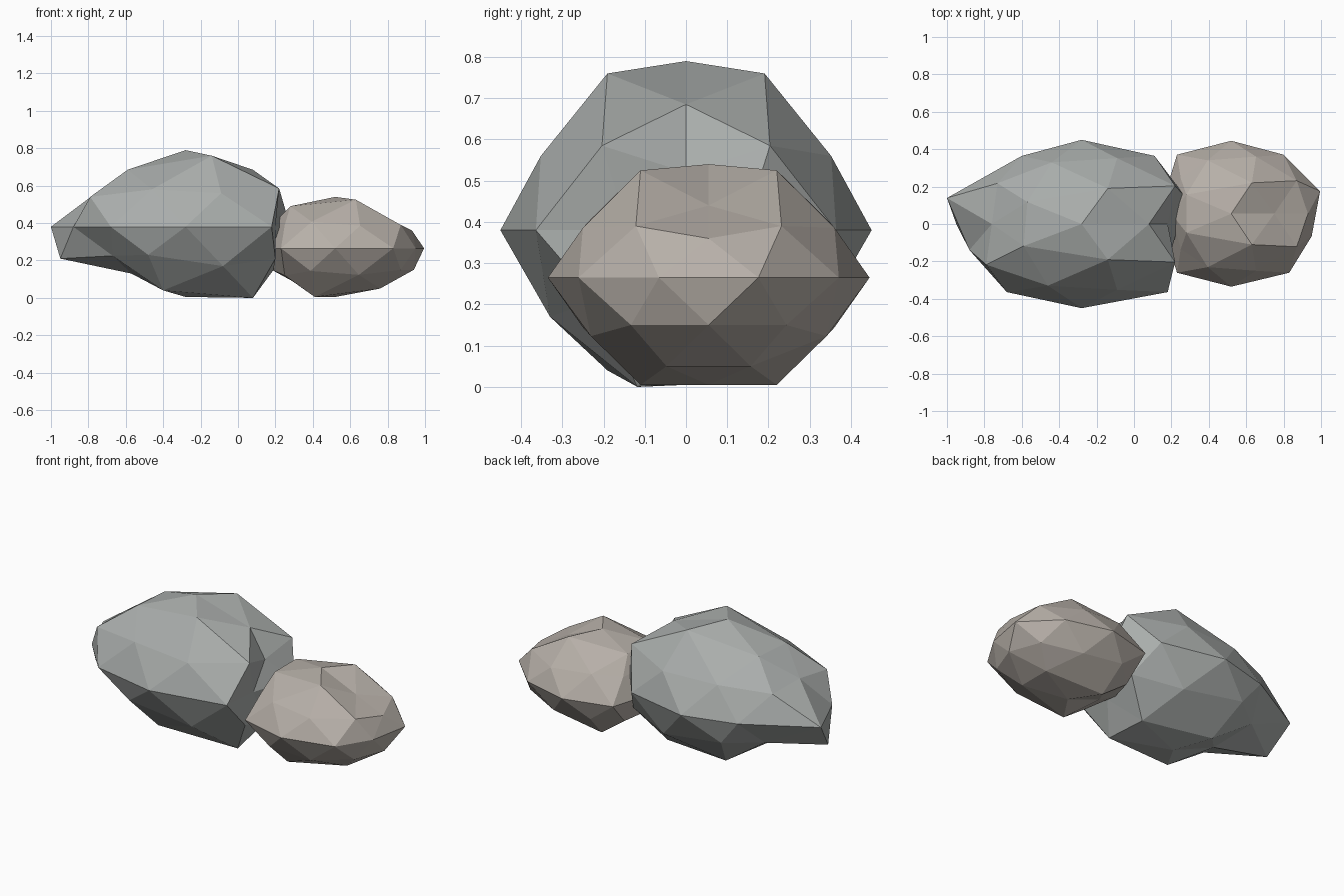
import bpy, bmesh, math


def rock(name, centre, scale, color, shape):
    """Faceted boulder: scaled icosphere narrowing away from its girdle.
    shape[layer][angle] = (x, z) places single corners; negative angles mirror
    the positive ones unless given."""
    bm = bmesh.new()
    bmesh.ops.create_icosphere(bm, subdivisions=2, radius=1)
    for v in bm.verts:
        n = v.co.copy()
        layer = round(n.z * 10)
        angle = 0 if abs(layer) == 10 else round(math.degrees(math.atan2(n.y, n.x)))
        if angle == -180:
            angle = 180
        taper = 1 - 0.18 * abs(n.z)
        x = centre[0] + scale[0] * n.x
        y = centre[1] + scale[1] * n.y * taper
        z = centre[2] + scale[2] * n.z
        row = shape.get(layer, {})
        spot = row.get(angle, row.get(abs(angle)))
        if spot:
            x, z = spot
        v.co = (x, y, max(z, 0))
    bmesh.ops.recalc_face_normals(bm, faces=bm.faces)
    me = bpy.data.meshes.new(name)
    bm.to_mesh(me)
    bm.free()
    ob = bpy.data.objects.new(name, me)
    bpy.context.collection.objects.link(ob)
    mat = bpy.data.materials.new(name + "_stone")
    mat.diffuse_color = (*color, 1)
    me.materials.append(mat)
    return ob


# Large grey boulder with a notch on its right end
G = 0.38
rock("large_boulder", (-0.28, 0, G), (0.70, 0.45, 0.38), (0.40, 0.42, 0.41), {
    10: {0: (-0.28, 0.79)},
    9: {0: (0.08, 0.685), 72: (-0.14, 0.76), 144: (-0.57, 0.685), -144: (-0.59, 0.685)},
    5: {36: (0.22, 0.585), 108: (-0.44, 0.56), -108: (-0.46, 0.58), 180: (-0.76, 0.56)},
    4: {0: (0.18, 0.52), 72: (-0.09, 0.56), 144: (-0.73, 0.54), -144: (-0.79, 0.54)},
    0: {18: (0.28, G), -18: (0.20, G), 54: (0.11, G), -54: (0.18, G),
        126: (-0.60, G), -126: (-0.68, G), 162: (-1.0, G), -162: (-0.88, G)},
    -4: {36: (0.20, 0.21), 108: (-0.48, 0.23), 180: (-0.95, 0.21)},
    -5: {0: (0.19, 0.15), 72: (-0.08, 0.17), 144: (-0.67, 0.225)},
    -9: {36: (0.04, 0.02), -36: (0.08, 0.0), 108: (-0.40, 0.04), 180: (-0.57, 0.13)},
    -10: {0: (-0.28, 0.005)},
})

# Small tan boulder leaning against it
T = 0.265
rock("small_boulder", (0.52, 0.055, T), (0.48, 0.39, 0.27), (0.47, 0.43, 0.39), {
    10: {0: (0.52, 0.54)},
    9: {0: (0.75, 0.44), 72: (0.63, 0.525), 144: (0.28, 0.49)},
    5: {36: (0.87, 0.39), 180: (0.20, 0.41)},
    4: {0: (0.93, 0.36), 144: (0.25, 0.39)},
    0: {18: (0.995, T), -18: (0.95, T), 54: (0.80, T), -54: (0.83, T),
        126: (0.23, T), 162: (0.17, T)},
    -4: {36: (0.87, 0.15), 180: (0.18, 0.15)},
    -5: {0: (0.94, 0.15), 144: (0.25, 0.12)},
    -9: {36: (0.76, 0.05), 108: (0.41, 0.005), 180: (0.29, 0.09)},
    -10: {0: (0.52, 0.005)},
})
